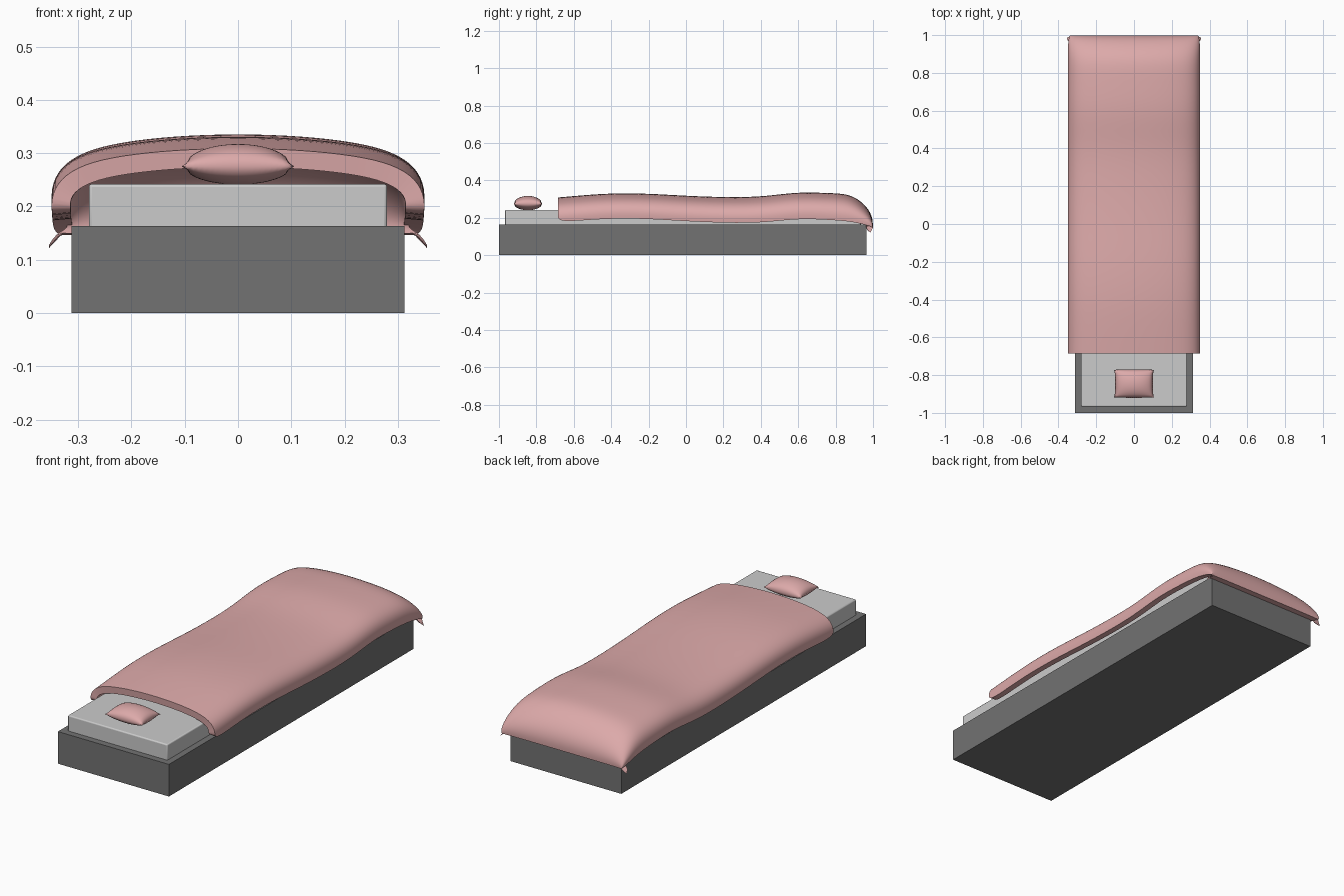
import bpy, bmesh

if "Cube" in bpy.data.objects:
    bpy.data.objects.remove(bpy.data.objects["Cube"])

def material(name, rgb):
    m = bpy.data.materials.new(name)
    m.diffuse_color = (*rgb, 1)
    m.use_nodes = True
    m.node_tree.nodes["Principled BSDF"].inputs["Base Color"].default_value = m.diffuse_color
    return m

pink = material("pink_cloth", (0.72, 0.40, 0.40))
dark = material("dark_frame", (0.17, 0.17, 0.17))

def box(name, x, y0, y1, z0, z1, bevel=0):
    bpy.ops.mesh.primitive_cube_add(size=1, location=(0, (y0 + y1) / 2, (z0 + z1) / 2))
    o = bpy.context.object
    o.name = name
    o.scale = (2 * x, y1 - y0, z1 - z0)
    bpy.ops.object.transform_apply(location=False, rotation=False, scale=True)
    if bevel:
        b = o.modifiers.new("soft_edges", 'BEVEL')
        b.width, b.segments = bevel, 3
        bpy.ops.object.shade_smooth_by_angle()
    return o

def activate(name, bm, mat):
    bmesh.ops.recalc_face_normals(bm, faces=bm.faces)
    me = bpy.data.meshes.new(name)
    bm.to_mesh(me)
    bm.free()
    o = bpy.data.objects.new(name, me)
    bpy.context.collection.objects.link(o)
    me.materials.append(mat)
    for p in me.polygons:
        p.use_smooth = True
    return o

def grid_faces(bm, rows, flip=False):
    for a, b in zip(rows, rows[1:]):
        for i in range(len(a) - 1):
            f = (a[i], a[i + 1], b[i + 1], b[i])
            bm.faces.new(f[::-1] if flip else f)

# bed base and mattress
box("bed_base", 0.312, -1.0, 0.965, 0, 0.163).data.materials.append(dark)
box("mattress", 0.28, -0.967, 0.935, 0.155, 0.242, 0.006)

# blanket: half cross-section (x, relative height) swept over stations (y, hem z, top z, width)
half = [(0, 1), (0.12, 0.97), (0.22, 0.89), (0.29, 0.77), (0.335, 0.56), (0.352, 0.28), (0.348, 0)]
section = [(-x, h) for x, h in half[:0:-1]] + half
stations = [(-0.685, 0.178, 0.310, 1), (-0.55, 0.187, 0.322, 1), (-0.4, 0.197, 0.333, 1),
            (-0.2, 0.196, 0.332, 1), (0.05, 0.178, 0.315, 1), (0.35, 0.170, 0.309, 1),
            (0.5, 0.185, 0.327, 1), (0.62, 0.196, 0.339, 1), (0.76, 0.190, 0.334, 1),
            (0.87, 0.182, 0.330, 1), (0.94, 0.168, 0.288, 1), (0.985, 0.155, 0.235, 0.99),
            (1.0, 0.148, 0.185, 0.97), (0.998, 0.145, 0.148, 0.95)]
bm = bmesh.new()
rows = [[bm.verts.new((x * w, y, lo + (hi - lo) * h)) for x, h in section]
        for y, lo, hi, w in stations]
grid_faces(bm, rows)
if sum(f.normal.z for f in bm.faces) < 0:
    bmesh.ops.reverse_faces(bm, faces=bm.faces)
blanket = activate("blanket", bm, pink)
if sum(p.normal.z * p.area for p in blanket.data.polygons) < 0:
    blanket.data.flip_normals()
s = blanket.modifiers.new("smooth", 'SUBSURF')
s.levels = s.render_levels = 2
t = blanket.modifiers.new("thickness", 'SOLIDIFY')
t.thickness, t.offset = 0.035, -1
e = blanket.modifiers.new("rim_edges", 'EDGE_SPLIT')
e.split_angle = 0.9

# pillow: two puffed sheets meeting at pinched corners
bm = bmesh.new()
n = 20
for side, height in ((1, 0.042), (-1, 0.034)):
    rows = []
    for j in range(n + 1):
        v = 2 * j / n - 1
        row = []
        for i in range(n + 1):
            u = 2 * i / n - 1
            puff = ((1 - u * u) * (1 - v * v)) ** 0.5
            x = 0.106 * u * (1 - 0.06 * (1 - v ** 4))
            y = 0.073 * v * (1 + 0.03 * (1 - u * u))
            row.append(bm.verts.new((x, y - 0.845, 0.275 + side * height * puff)))
        rows.append(row)
    grid_faces(bm, rows, side < 0)
bmesh.ops.remove_doubles(bm, verts=bm.verts, dist=0.0002)
activate("pillow", bm, pink)
